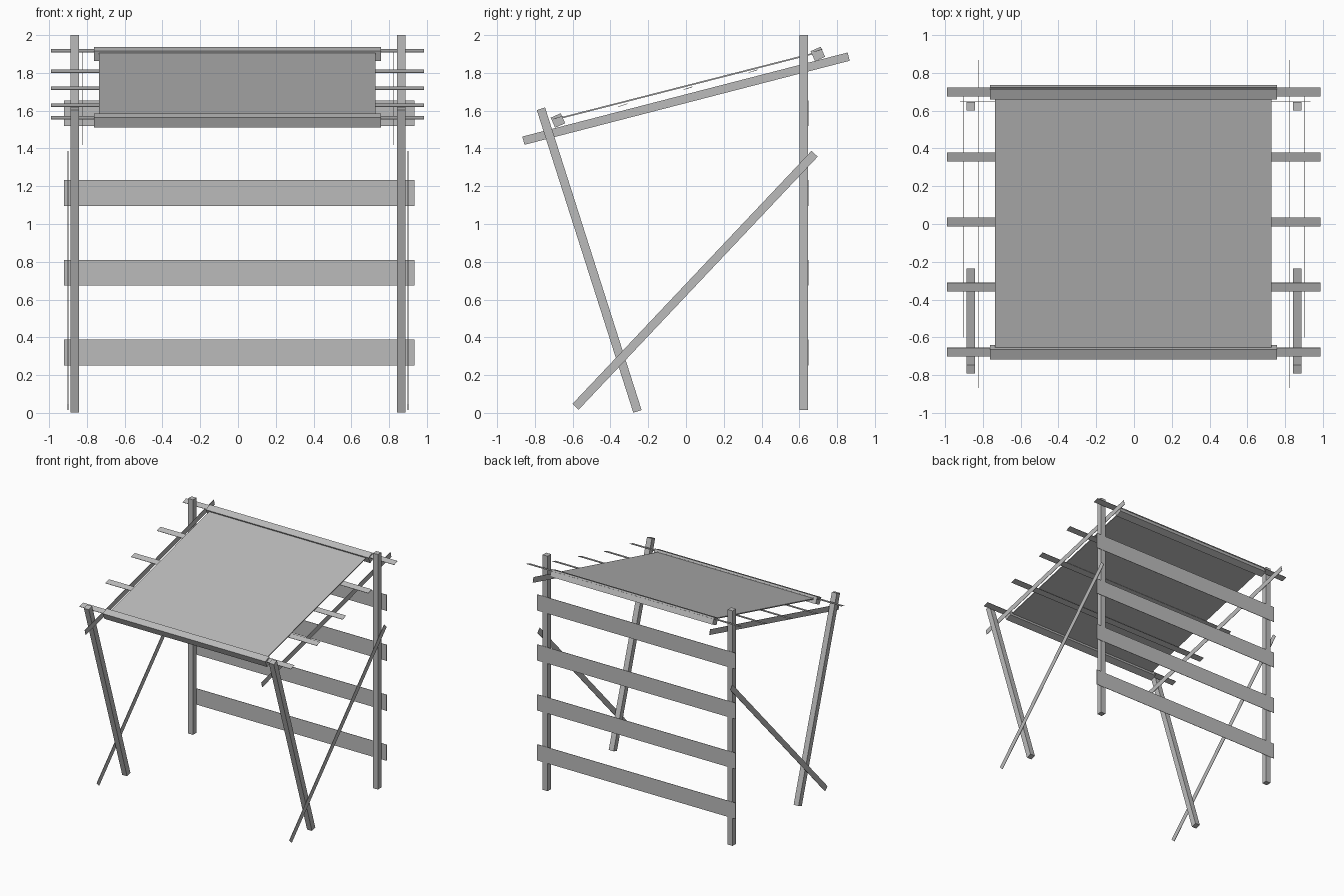
import bpy
import math
from mathutils import Matrix, Vector

cube = bpy.data.objects.get("Cube")
if cube:
    bpy.data.objects.remove(cube, do_unlink=True)

grey = bpy.data.materials.new("plain grey")
grey.use_nodes = True
color = (0.5, 0.5, 0.5, 1)
grey.diffuse_color = color
grey.node_tree.nodes["Principled BSDF"].inputs["Base Color"].default_value = color

THIN = 0.003


def beam(name, x, width, start, end, depth):
    """Box running between two (y, z) points, with a width along x."""
    a, b = Vector((0, *start)), Vector((0, *end))
    run = b - a
    angle = math.atan2(run.z, run.y)
    bpy.ops.mesh.primitive_cube_add(size=1)
    obj = bpy.context.object
    obj.name = name
    obj.data.transform(Matrix.Diagonal((width, run.length, depth, 1)))
    obj.rotation_euler.x = angle
    obj.location = (a + b) / 2 + Vector((x, 0, 0))
    obj.data.materials.append(grey)
    return obj


def strip(name, x, width, center, size, depth, degrees):
    """Long piece along x, with its section tilted about a (y, z) centre."""
    c = Vector(center)
    half = Vector((math.cos(math.radians(degrees)), math.sin(math.radians(degrees)))) * size / 2
    return beam(name, x, width, c - half, c + half, depth)


# Side frames: posts, leaning legs, flat braces and rafters
for side, s in (("left", 1), ("right", -1)):
    post_x = s * 0.864
    beam(side + "_rear_post", post_x, 0.046, (0.623, 0.015), (0.623, 2.0), 0.046)
    beam(side + "_front_leg", post_x, 0.046, (-0.257, 0.008), (-0.768, 1.61), 0.046)
    beam(side + "_brace", s * 0.9, THIN, (-0.585, 0.032), (0.681, 1.372), 0.045)
    beam(side + "_rafter", s * 0.825, THIN, (-0.861, 1.441), (0.861, 1.886), 0.045)

# Back slats
for i in range(4):
    strip(f"back_slat_{i + 1}", 0.007, 1.855, (0.65, 0.32 + 0.422 * i), 0.136, THIN, 90)

# Roof laths
lath_centers = [(-0.678, 1.563), (-0.334, 1.629), (0.011, 1.719), (0.355, 1.809), (0.698, 1.918)]
for i, center in enumerate(lath_centers):
    strip(f"roof_lath_{i + 1}", -0.002, 1.975, center, 0.049, THIN, 18)

# Battens holding the cloth
strip("front_batten", -0.003, 1.52, (-0.678, 1.548), 0.058, 0.058, 24)
strip("rear_batten", -0.003, 1.52, (0.698, 1.9), 0.058, 0.058, 24)

# Stretched roof cloth
beam("roof_cloth", -0.004, 1.462, (-0.66, 1.562), (0.68, 1.904), 0.008)
